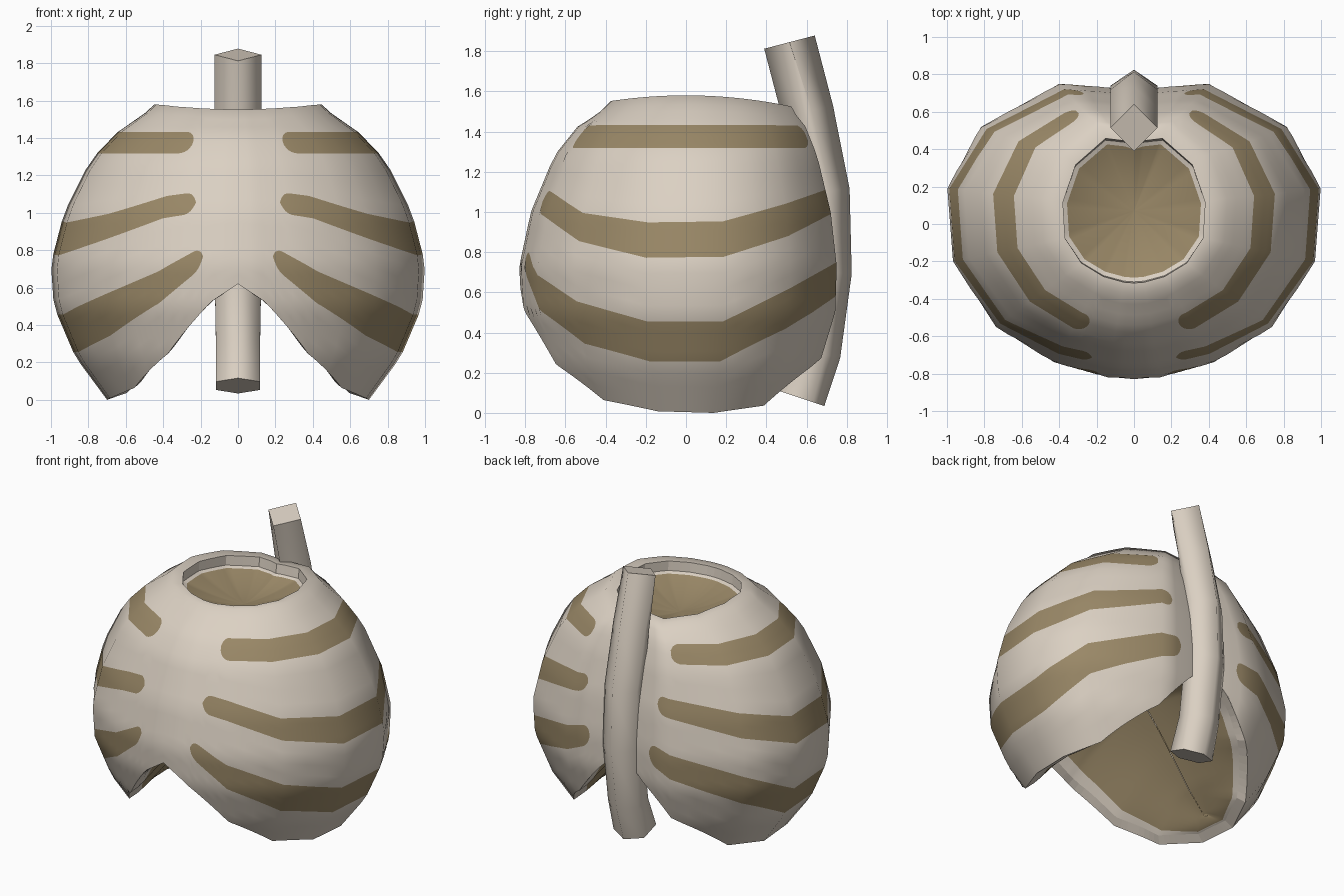
import bpy, math
from mathutils import Vector

if "Cube" in bpy.data.objects:
    bpy.data.objects.remove(bpy.data.objects["Cube"])


def material(name, rgb):
    m = bpy.data.materials.new(name)
    m.diffuse_color = (*rgb, 1)
    m.use_nodes = True
    m.node_tree.nodes["Principled BSDF"].inputs["Base Color"].default_value = m.diffuse_color
    return m


BONE = material("pale bone", (0.71, 0.635, 0.545))
GAP = material("brown gap", (0.32, 0.245, 0.135))

# plan outline of the cage, right half, front to back; mirrored into a loop
HALF = [(0, -.83), (.14, -.82), (.43, -.74), (.74, -.55), (.97, -.2),
        (1, .19), (.82, .52), (.40, .75), (.13, .73), (0, .70)]
LOOP = HALF + [(-x, y) for x, y in HALF[-2:0:-1]]
N, SUB = len(LOOP), 24
TOP = 1.62
# height, plan scale, plan scale of the back half in y
PROFILE = [(0, .70, .72), (.23, .87, .88), (.5, .985, .99), (.73, 1, 1),
           (1.0, .93, .96), (1.28, .79, .87), (1.43, .645, .79),
           (1.57, .45, .70), (1.62, .38, .61)]
# lower arch: x, height
ARCH = [(0, .62), (.1, .57), (.2, .455), (.35, .275), (.45, .155), (.58, .04), (.7, 0)]


def lerp_table(table, t, k=1):
    """Piecewise linear lookup, extended past both ends."""
    i = 0
    while i < len(table) - 2 and t > table[i + 1][0]:
        i += 1
    a, b = table[i], table[i + 1]
    return a[k] + (b[k] - a[k]) * (t - a[0]) / (b[0] - a[0])


def along(values, u):
    i = math.floor(u)
    f = u - i
    a, b = values[i % len(values)], values[(i + 1) % len(values)]
    return a + (b - a) * f


def surf(u, h):
    s, back = lerp_table(PROFILE, h), lerp_table(PROFILE, h, 2)
    x = along([p[0] for p in LOOP], u) * s
    y = along([p[1] * (back if p[1] > 0 else s) for p in LOOP], u)
    z = h if h < 1.57 else 1.58 - (h - 1.57) * .2
    droop = min(1, max(0, (h - 1.43) / .14))  # shoulders fall to front and back
    return Vector((x, y, z - droop * .2 * y * y))


def normal(u, h):
    du = surf(u + .5, h) - surf(u - .5, h)
    dh = surf(u, h + .06) - surf(u, h - .06)
    return du.cross(dh).normalized()


def column_bottom(x):
    h = 0
    while h < lerp_table(ARCH, min(.7, abs(x) * lerp_table(PROFILE, h))):
        h += .004
    return h


BOTTOM = [column_bottom(p[0]) for p in LOOP]

# stripes: centre and half width at each outline point, x of front and back ends
STRIPES = [
    ([1.375] * 10, [.057] * 10, .24, .30),
    ([1.07, 1.07, 1.03, .925, .86, .865, .96, 1.05, 1.07, 1.07],
     [.055, .055, .06, .07, .088, .088, .08, .06, .055, .055], .23, .27),
    ([.82, .80, .60, .45, .355, .355, .52, .665, .75, .76],
     [.05, .05, .085, .105, .1, .1, .1, .085, .06, .05], .19, .23)]


def stripe_band(stripe, u):
    centre, half, front, back = stripe
    u = min(u, N - u)
    c, w = along(centre, min(u, 8.999)), along(half, min(u, 8.999))
    end = front if u < 4.5 else back
    d = max(0, (end + .055 - abs(surf(u, c).x)) / .055)
    return c, (w * math.sqrt(1 - d * d) if d < 1 else 0)


def make(name, verts, faces, mats, index=None, normals=None, smooth=0):
    """Mesh object; the first `smooth` faces are shaded smooth."""
    me = bpy.data.meshes.new(name)
    me.from_pydata(verts, [], faces)
    for m in mats:
        me.materials.append(m)
    if index:
        me.polygons.foreach_set("material_index", index)
    me.polygons.foreach_set("use_smooth", [i < smooth for i in range(len(faces))])
    if normals:
        me.normals_split_custom_set_from_vertices(normals)
    ob = bpy.data.objects.new(name, me)
    bpy.context.collection.objects.link(ob)
    return ob


# outer cage: rows follow the stripe edges
STEP = 4


def outer_rows(u):
    keys = [TOP, 1.57]
    for s in STRIPES:
        c, w = stripe_band(s, u)
        keys += [c + max(w, .0005), c - max(w, .0005)]
    keys.append(along(BOTTOM, u))
    rows = [a + (b - a) * k / STEP for a, b in zip(keys, keys[1:]) for k in range(STEP)]
    return rows + [keys[-1]]


verts, norms, faces, index = [], [], [], []
COLS = N * SUB
for j in range(COLS):
    u = j / SUB
    rows = outer_rows(u)
    verts += [surf(u, h) for h in rows]
    norms += [normal(u, h) for h in rows]
R = len(rows)
for j in range(COLS):
    a, b = j * R, (j + 1) % COLS * R
    for i in range(R - 1):
        sec = i // STEP
        faces.append((a + i, a + i + 1, b + i + 1, b + i))
        index.append(int(sec in (2, 4, 6) and
                         stripe_band(STRIPES[sec // 2 - 1], (j + .5) / SUB)[1] > 0))
make("rib_cage", verts, faces, [BONE, GAP], index, norms, len(faces))

# rims: the lip around each opening
WALL, C = .065, N * 8


def rim(name, height, turn):
    verts, faces = [], []
    for j in range(C):
        u = j / 8
        p = surf(u, height(u))
        verts += [p, p - normal(u, height(u)) * WALL]
        k = (j + 1) % C
        faces.append((2 * j, 2 * j + 1, 2 * k + 1, 2 * k)[::turn])
    make(name, verts, faces, [BONE])
    return verts[1::2]


neck = rim("neck_rim", lambda u: TOP, -1)
lower = rim("lower_rim", lambda u: along(BOTTOM, u), 1)


# recessed brown floors behind the rims, pale next to the lip
def neck_point(p, k):
    return Vector((p.x * k, .07 + (p.y - .07) * k,
                   1.47 + (p.z - 1.47) * k - .08 * (1 - k * k)))


def lower_point(p, k):
    x = p.x * (1 - .1 * (1 - k * k))
    mid = lerp_table(ARCH, min(.7, abs(x))) + .03 + .12 * max(0, 1 - (x / .68) ** 2)
    return Vector((x, p.y * k, mid + (p.z - mid) * k * k))


for name, loop, point, pale, turn in (("neck_floor", neck, neck_point, .94, -1),
                                      ("lower_floor", lower, lower_point, .9, 1)):
    rings = [1, pale] + [pale * (1 - i / 8) for i in range(1, 8)] + [.002]
    verts = [point(p, k) for k in rings for p in loop]
    faces = [(i * C + j, i * C + C + j, i * C + C + (j + 1) % C, i * C + (j + 1) % C)[::turn]
             for i in range(len(rings) - 1) for j in range(C)]
    make(name, verts, faces, [BONE, GAP], [int(f >= C) for f in range(len(faces))],
         None, len(faces))

# spine: bent bar, diamond section at the top widening to a hexagon
PATH = [(.515, 1.845), (.605, 1.5), (.685, 1.1), (.695, .7), (.64, .3), (.565, .075)]
SIDE = [.0005, .02, .035, .045, .055, .07]
verts, faces = [], []
for i, ((y, z), a) in enumerate(zip(PATH, SIDE)):
    p, q = PATH[max(i - 1, 0)], PATH[min(i + 1, 5)]
    d = Vector((0, q[0] - p[0], q[1] - p[1])).normalized()
    out = Vector((0, -d.z, d.y))
    w = .125 if i < 4 else .118
    for x, o in ((0, -.13), (w, -a), (w, a), (0, .13), (-w, a), (-w, -a)):
        verts.append(Vector((x, y, z)) + out * o)
for i in range(5):
    for k in range(6):
        a, b = i * 6 + k, i * 6 + (k + 1) % 6
        faces.append((a, a + 6, b + 6, b))
faces += [tuple(range(6)), tuple(range(35, 29, -1))]
make("spine", verts, faces, [BONE], None, None, 30)
